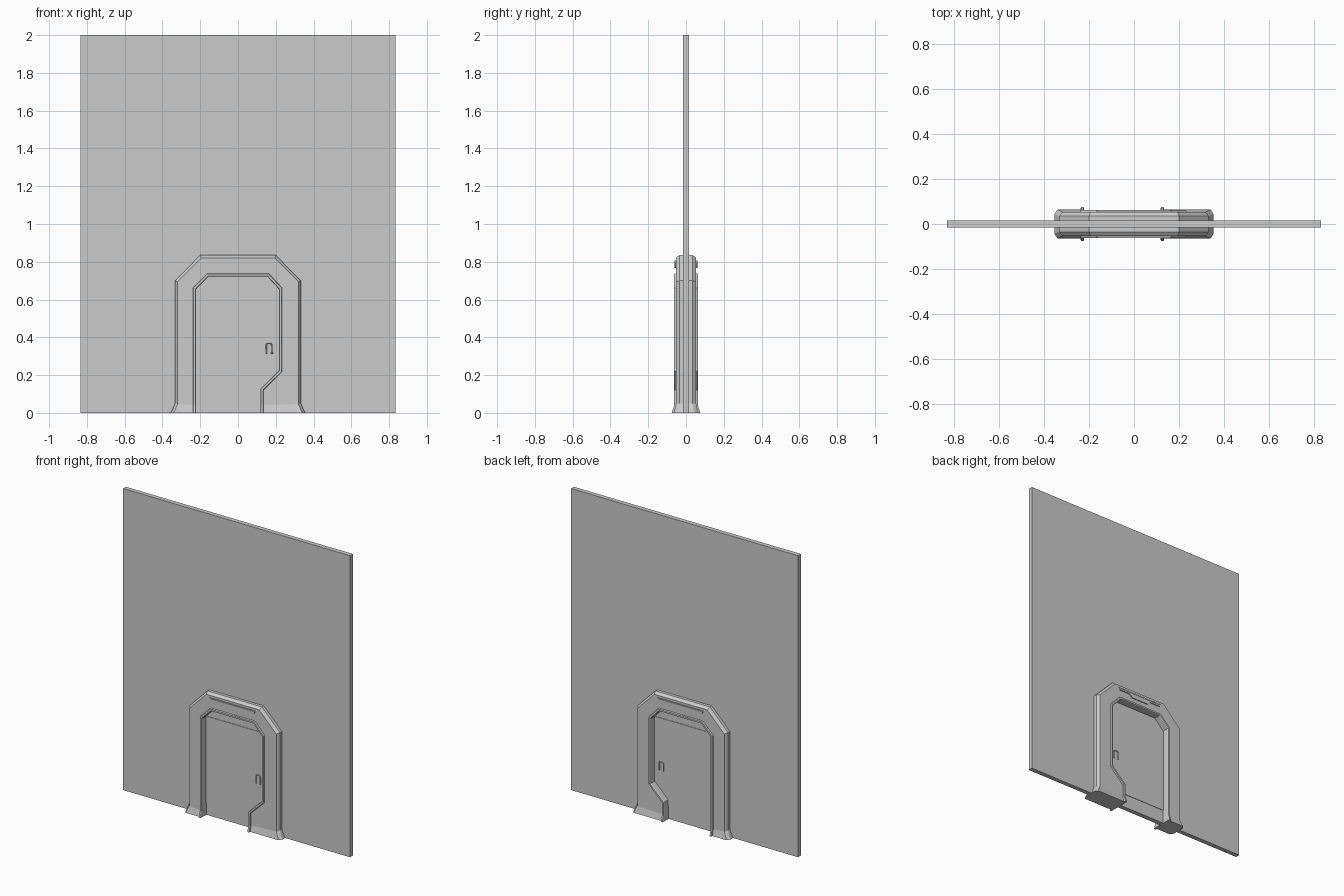
import bpy, bmesh
from mathutils import Vector

if "Cube" in bpy.data.objects:
    bpy.data.objects.remove(bpy.data.objects["Cube"])


def make_object(name, bm):
    bmesh.ops.recalc_face_normals(bm, faces=bm.faces)
    mesh = bpy.data.meshes.new(name)
    bm.to_mesh(mesh)
    bm.free()
    obj = bpy.data.objects.new(name, mesh)
    bpy.context.collection.objects.link(obj)
    return obj


def mirror_y(obj):
    mod = obj.modifiers.new("both_sides", 'MIRROR')
    mod.use_axis = (False, True, False)
    mod.merge_threshold = 0.0005


def box(name, lo, hi):
    bm = bmesh.new()
    bmesh.ops.create_cube(bm, size=1)
    lo, hi = Vector(lo), Vector(hi)
    for v in bm.verts:
        v.co = Vector([(a + b) / 2 + c * (b - a) for a, b, c in zip(lo, hi, v.co)])
    return make_object(name, bm)


def plate(name, outline, y_back, y_front):
    bm = bmesh.new()
    face = bm.faces.new([bm.verts.new((x, y_back, z)) for x, z in outline])
    ext = bmesh.ops.extrude_face_region(bm, geom=[face], use_keep_orig=True)
    for v in ext['geom']:
        if isinstance(v, bmesh.types.BMVert):
            v.co.y = y_front
    return make_object(name, bm)


def offset(path, d):
    """Shift an open path to its right by d with mitred corners."""
    pts = [Vector(p) for p in path]
    normals = []
    for a, b in zip(pts, pts[1:]):
        t = (b - a).normalized()
        normals.append(Vector((t.y, -t.x)))
    out = [pts[0] + Vector((d, 0))]
    for p, n, m in zip(pts[1:], normals, normals[1:]):
        out.append(p + (n + m) * d / (1 + n.dot(m)))
    out.append(pts[-1] - Vector((d, 0)))
    return out


# wall slab
box("wall", (-0.833, -0.015, 0), (0.833, 0.015, 2))

# door surround: matching loops from the outer edge in to the opening
outer = [(-.355, 0), (-.333, .05), (-.333, .70), (-.2, .835), (.2, .835),
         (.333, .70), (.333, .225), (.333, .128), (.333, .05), (.355, 0)]
opening = [(-.222, 0), (-.222, .04), (-.222, .655), (-.155, .722), (.155, .722),
           (.217, .655), (.217, .225), (.118, .128), (.118, .04), (.118, 0)]
trim = offset(opening, -0.017)
# (path, depth, extra depth at the foot)
loops = [(outer, 0, 0), (outer, .035, .008), (offset(outer, .014), .054, .010),
         (trim, .054, .010), (offset(trim, .003), .063, .013),
         (offset(opening, -.003), .063, .013), (opening, .058, .012), (opening, 0, 0)]
bm = bmesh.new()
rings = []
for path, depth, flare in loops:
    last = len(path) - 1
    rings.append([bm.verts.new((p[0], -depth - (flare if i in (0, last) else 0), p[1]))
                  for i, p in enumerate(path)])
for a, b in zip(rings, rings[1:]):
    for i in range(len(a) - 1):
        bm.faces.new((a[i], a[i + 1], b[i + 1], b[i]))
for end in (0, -1):
    bm.faces.new([r[end] for r in rings])
mirror_y(make_object("door_surround", bm))

# door leaf, slightly proud of the wall
leaf = plate("door_leaf", [(-.222, .09), (-.222, .655), (.217, .655), (.217, .225),
                           (.118, .128), (.118, .09)], -0.014, -0.018)
mirror_y(leaf)

# header plate above the opening
header = plate("header_plate", [(-.167, .807), (.167, .807), (.158, .787), (.083, .787),
                                (.06, .767), (-.06, .767), (-.083, .787), (-.158, .787)],
               -0.05, -0.060)
mirror_y(header)
groove = plate("header_strip", [(-.16, .803), (.16, .803), (.16, .797), (-.16, .797)],
               -0.058, -0.062)
mirror_y(groove)

# hooked door handle
curve = bpy.data.curves.new("door_handle", 'CURVE')
curve.dimensions = '3D'
curve.bevel_depth = 0.004
curve.bevel_resolution = 1
curve.use_fill_caps = True
hook = [(.149, -.024, .312), (.149, -.024, .358), (.154, -.024, .367),
        (.175, -.024, .367), (.180, -.024, .358), (.180, -.024, .312)]
spline = curve.splines.new('POLY')
spline.points.add(len(hook) - 1)
for p, co in zip(spline.points, hook):
    p.co = (*co, 1)
handle = bpy.data.objects.new("door_handle", curve)
bpy.context.collection.objects.link(handle)
mirror_y(handle)
